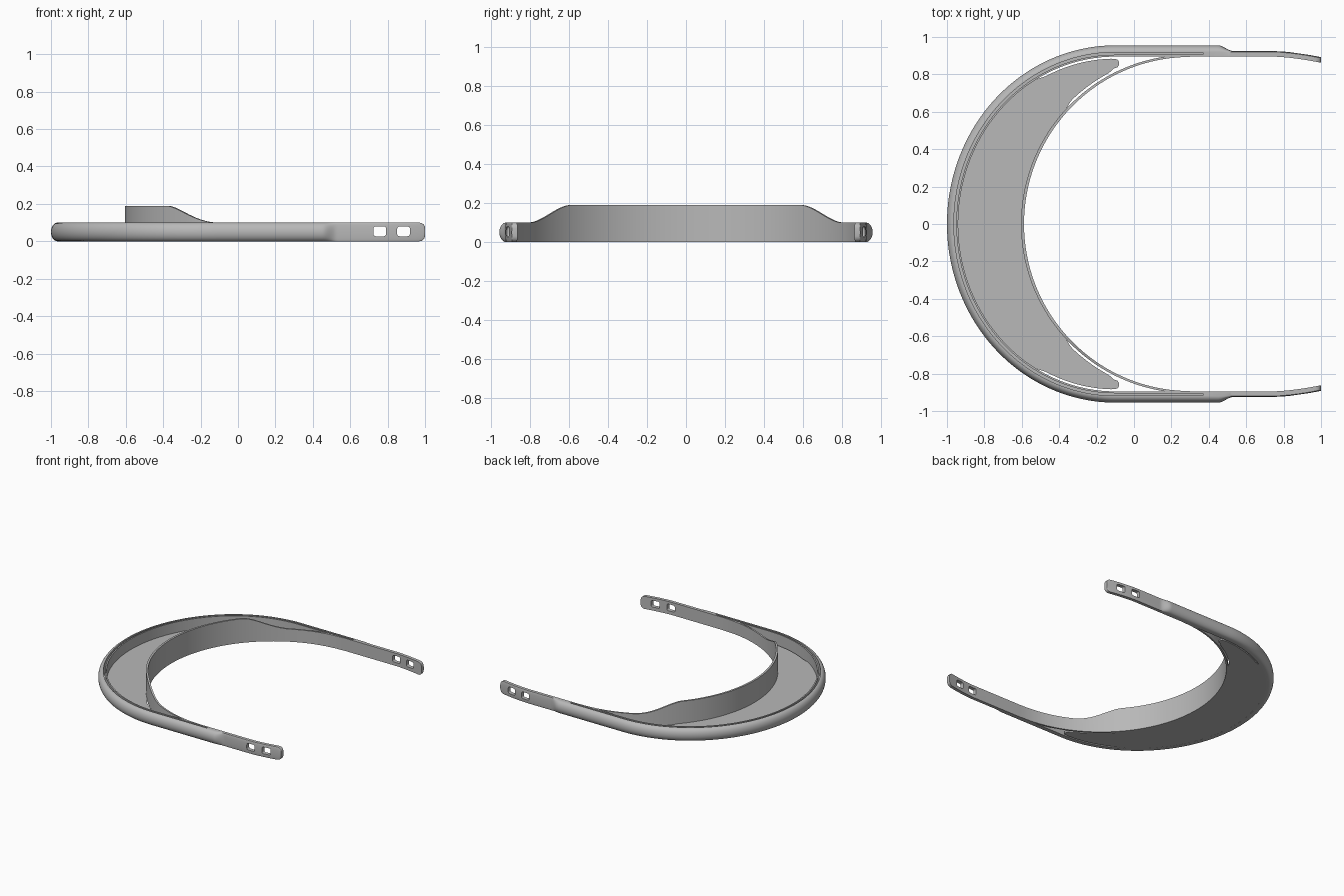
import bpy, bmesh
from math import cos, sin, pi, sqrt
from mathutils import Vector

if "Cube" in bpy.data.objects:
    bpy.data.objects.remove(bpy.data.objects["Cube"], do_unlink=True)

grey = bpy.data.materials.new("matte grey")
grey.use_nodes = True
grey.diffuse_color = (0.48, 0.48, 0.48, 1)
grey.node_tree.nodes["Principled BSDF"].inputs["Base Color"].default_value = (0.48, 0.48, 0.48, 1)


def finish(name, bm):
    bmesh.ops.recalc_face_normals(bm, faces=bm.faces)
    mesh = bpy.data.meshes.new(name)
    bm.to_mesh(mesh)
    bm.free()
    mesh.materials.append(grey)
    ob = bpy.data.objects.new(name, mesh)
    bpy.context.collection.objects.link(ob)
    return ob


def sweep(name, sections):
    """Skin a row of closed cross-sections and cap both ends."""
    bm = bmesh.new()
    rings = [[bm.verts.new(p) for p in s] for s in sections]
    n = len(rings[0])
    for a, b in zip(rings, rings[1:]):
        for i in range(n):
            j = (i + 1) % n
            bm.faces.new((a[i], a[j], b[j], b[i]))
    bm.faces.new(rings[0])
    bm.faces.new(rings[-1])
    return finish(name, bm)


def smoothstep(lo, hi, v):
    t = min(max((v - lo) / (hi - lo), 0), 1)
    return t * t * (3 - 2 * t)


def span(lo, hi, n):
    return [lo + (hi - lo) * i / n for i in range(n + 1)]


def ellipse(cx, a, b, angle):
    """Point on an ellipse with its inward normal."""
    normal = -Vector((cos(angle) / a, sin(angle) / b)).normalized()
    return Vector((cx + a * cos(angle), b * sin(angle))), normal


def rim_curve(angle):
    return ellipse(-0.1, 0.9, 0.955, angle)


def mirrored(half):
    """Extend a +y half path across to -y; the last station lies on y = 0."""
    flip = [(Vector((p.x, -p.y)), Vector((n.x, -n.y))) for p, n in half[:-1]]
    return half + flip[::-1]


def straight(x):
    bend = 0.033 * (max(x - 0.74, 0) / 0.26) ** 1.6
    return Vector((x, 0.955 - bend)), Vector((0, -1))


# Rim and side arms: rounded bar that thins into flat straps
front = [rim_curve(a) for a in span(pi / 2, pi, 48)]


def rim_section(p, n):
    bulge = 0.035 - 0.03 * smoothstep(0.45, 0.53, p.x)
    over = max(p.x - 0.97, 0)
    squash = 1 - (0.03 - sqrt(max(0.0009 - over * over, 0))) / 0.05
    profile = [(0.035 - bulge * sin(a), -0.05 * cos(a)) for a in span(0, pi, 14)]
    profile += [(0.06, 0.05), (0.06, -0.05)]
    return [(*(p + n * d), 0.05 + z * squash) for d, z in profile]


xs = [1, 0.998, 0.992, 0.983, 0.97] + span(0.94, 0.74, 7) + span(0.54, 0.44, 10) + [0.2]
rim = sweep("rim_and_arms", [rim_section(*s) for s in mirrored([straight(x) for x in xs] + front)])

# Cutters: the long sheet groove and the strap holes
cutters = [sweep("groove_cutter", [
    [(*(p + n * d), z) for d, z in ((0.037, 0.015), (0.05, 0.015), (0.05, 0.15), (0.037, 0.15))]
    for p, n in mirrored([straight(0.37)] + front)])]
for x in (0.758, 0.885):
    bm = bmesh.new()
    bmesh.ops.create_cube(bm, size=1)
    for v in bm.verts:
        v.co = (x + v.co.x * 0.068, v.co.y * 2.4, 0.053 + v.co.z * 0.052)
    edges = [e for e in bm.edges if abs(e.verts[0].co.y - e.verts[1].co.y) > 1]
    bmesh.ops.bevel(bm, geom=edges, offset=0.012, segments=4, profile=0.5, affect="EDGES")
    cutters.append(finish("hole_cutter", bm))
bpy.context.view_layer.objects.active = rim
for c in cutters:
    c.hide_render = True
    mod = rim.modifiers.new("cut", "BOOLEAN")
    mod.object, mod.operation, mod.solver = c, "DIFFERENCE", "EXACT"
    bpy.ops.object.modifier_apply(modifier=mod.name)
    bpy.data.objects.remove(c, do_unlink=True)


# Forehead band: thin wall, taller across the middle
def band_section(angle):
    inner, _ = ellipse(0.3, 0.888, 0.893, angle)
    outer, _ = ellipse(0.3, 0.904, 0.905, angle)
    top = 0.19 - 0.0905 * smoothstep(0.58, 0.8, abs(inner.y))
    return [(*inner, 0), (*outer, 0), (*outer, top), (*inner, top)]


band = sweep("forehead_band", [band_section(a) for a in span(pi / 2, 3 * pi / 2, 120)])

# Visor plate: crescent floor joined to rim and band, with free pointed ends
half = []
for a in span(pi, pi / 2, 60):
    p, n = rim_curve(a)
    q = p + n * (0.055 + 0.016 * smoothstep(-0.58, -0.5, p.x))
    if q.x < -0.105:
        half.append(q)
half += [Vector(p) for p in ((-0.09, 0.88), (-0.08, 0.868), (-0.08, 0.85), (-0.088, 0.838), (-0.105, 0.833))]
for a in span(pi / 2, pi, 70):
    p, n = ellipse(0.3, 0.904, 0.905, a)
    q = p - n * (0.016 * smoothstep(-0.38, -0.32, p.x) - 0.004)
    if q.x < -0.12:
        half.append(q)
outline = half + [Vector((p.x, -p.y)) for p in half[-2:0:-1]]
bm = bmesh.new()
face = bm.faces.new([bm.verts.new((p.x, p.y, 0.0005)) for p in outline])
up = bmesh.ops.extrude_face_region(bm, geom=[face])
bmesh.ops.translate(bm, vec=(0, 0, 0.016), verts=[v for v in up["geom"] if isinstance(v, bmesh.types.BMVert)])
plate = finish("visor_plate", bm)

# Smooth curved walls, keep crisp edges
for ob in (rim, band, plate):
    bpy.ops.object.select_all(action="DESELECT")
    ob.select_set(True)
    bpy.context.view_layer.objects.active = ob
    bpy.ops.object.shade_smooth_by_angle(angle=0.6)
